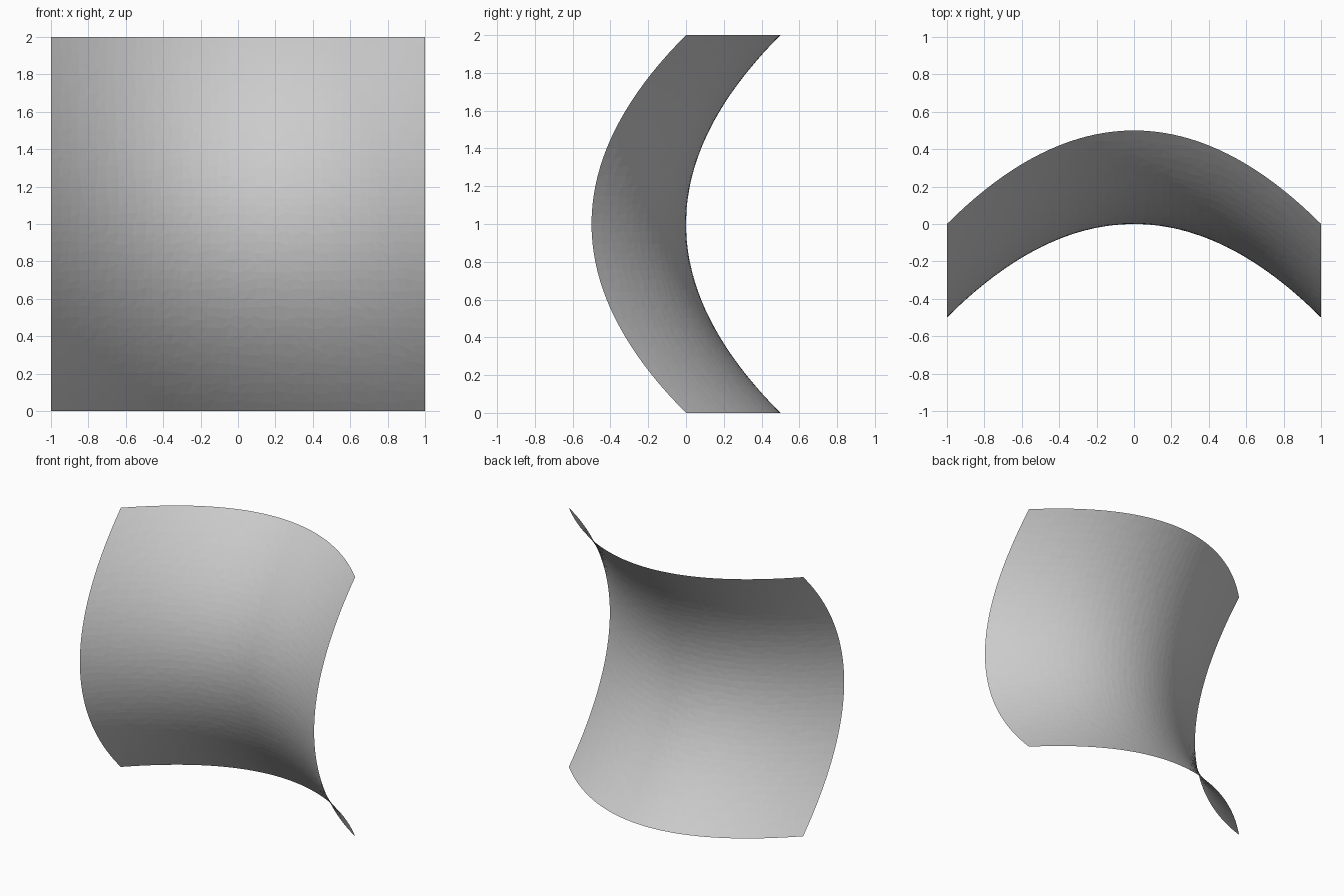
import bpy, bmesh, random

if "Cube" in bpy.data.objects:
    bpy.data.objects.remove(bpy.data.objects["Cube"])

random.seed(4)
N = 40            # grid divisions per side
STEP = 2 / N


def saddle(x, z):
    """Hyperbolic paraboloid: bows back along z, forward along x."""
    return 0.5 * (z - 1) ** 2 - 0.5 * x ** 2


# Flat square grid, stood upright and bent into the saddle
bm = bmesh.new()
bmesh.ops.create_grid(bm, x_segments=N, y_segments=N, size=1)
for v in bm.verts:
    x, z = v.co.x, v.co.y + 1
    # Slight irregularity in the facets, keeping the border straight
    if not v.is_boundary:
        x += random.uniform(-0.28, 0.28) * STEP
        z += random.uniform(-0.28, 0.28) * STEP
    v.co = (x, saddle(x, z), z)
bmesh.ops.triangulate(bm, faces=bm.faces[:], quad_method='SHORT_EDGE')
bm.normal_update()

# Saddle sheet object, flat shaded
mesh = bpy.data.meshes.new("saddle_sheet")
bm.to_mesh(mesh)
bm.free()
sheet = bpy.data.objects.new("saddle_sheet", mesh)
bpy.context.collection.objects.link(sheet)
